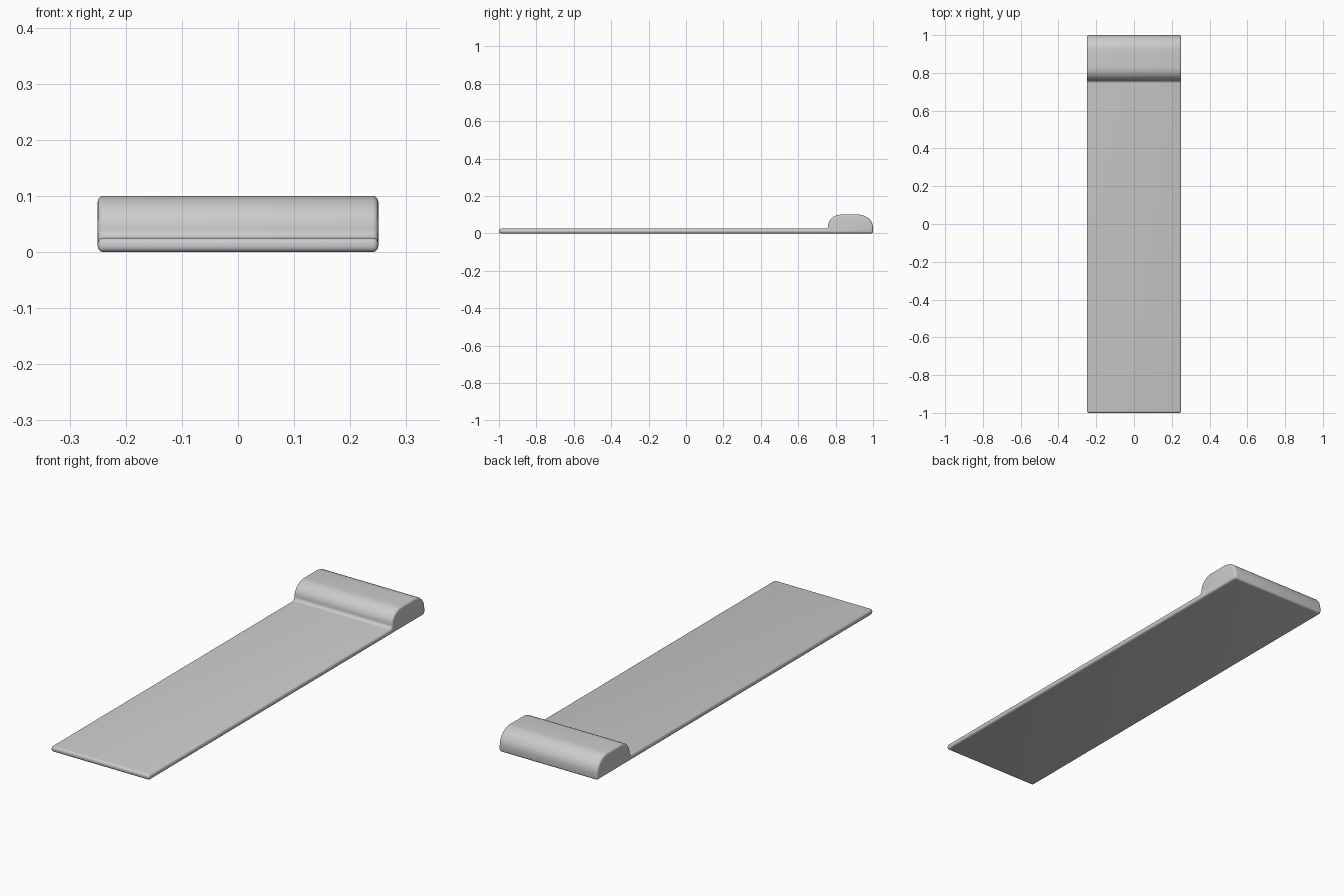
import bpy, bmesh
from math import cos, sin, pi, radians

cube = bpy.data.objects.get("Cube")
if cube:
    bpy.data.objects.remove(cube, do_unlink=True)

HALF_WIDTH, THICK, HEIGHT = 0.25, 0.025, 0.10

grey = bpy.data.materials.new("soft grey")
grey.use_nodes = True
colour = (0.6, 0.6, 0.6, 1)
grey.diffuse_color = colour
grey.node_tree.nodes["Principled BSDF"].inputs["Base Color"].default_value = colour


def arc(cy, cz, ry, rz, start, end, steps):
    """Points of an elliptic arc in the side plane, angles in degrees."""
    angles = [radians(start + (end - start) * i / steps) for i in range(steps + 1)]
    return [(cy + ry * cos(a), cz + rz * sin(a)) for a in angles]


# Side profile: thin mat, with the headrest rising through a small fillet
profile = [(-1, 0), (1, 0)]
profile += arc(0.92, 0.03, 0.08, HEIGHT - 0.03, 0, 90, 14)
profile += arc(0.83, 0.04, 0.07, HEIGHT - 0.04, 90, 180, 14)
profile += arc(0.745, 0.04, 0.015, 0.015, 0, -90, 6)[1:]
profile += [(-1, THICK)]

# Extrude the profile across the width
bm = bmesh.new()
side = bm.faces.new([bm.verts.new((-HALF_WIDTH, y, z)) for y, z in profile])
extruded = bmesh.ops.extrude_face_region(bm, geom=[side], use_keep_orig=True)
moved = [v for v in extruded["geom"] if isinstance(v, bmesh.types.BMVert)]
bmesh.ops.translate(bm, verts=moved, vec=(2 * HALF_WIDTH, 0, 0))
bmesh.ops.recalc_face_normals(bm, faces=bm.faces)
mesh = bpy.data.meshes.new("mat_with_headrest")
bm.to_mesh(mesh)
bm.free()
mesh.materials.append(grey)
mat = bpy.data.objects.new("mat_with_headrest", mesh)
bpy.context.collection.objects.link(mat)

# Soft rounded rim on every outer edge
bevel = mat.modifiers.new("rounded_rim", 'BEVEL')
bevel.width = 0.01
bevel.segments = 4
bevel.limit_method = 'ANGLE'
bevel.angle_limit = radians(40)
bevel.use_clamp_overlap = False

bpy.context.view_layer.objects.active = mat
mat.select_set(True)
bpy.ops.object.modifier_apply(modifier=bevel.name)
bpy.ops.object.shade_smooth_by_angle(angle=radians(40))
